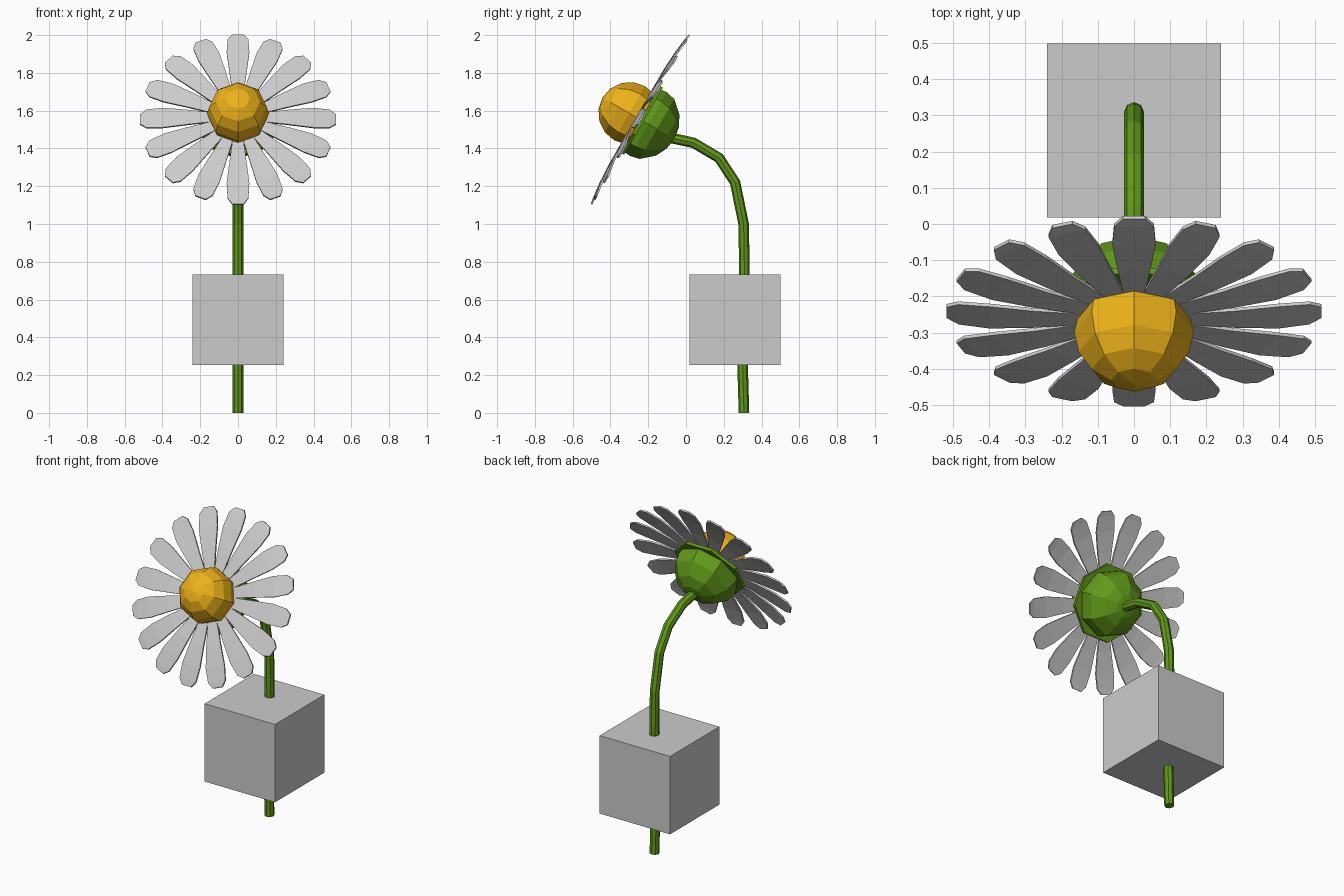
import bpy, bmesh, math
from mathutils import Matrix

if "Cube" in bpy.data.objects:
    bpy.data.objects.remove(bpy.data.objects["Cube"])


def material(name, color):
    m = bpy.data.materials.new(name)
    m.diffuse_color = color
    m.use_nodes = True
    m.node_tree.nodes["Principled BSDF"].inputs["Base Color"].default_value = m.diffuse_color
    return m


GREEN = material("leaf_green", (0.12, 0.32, 0.01, 1))
YELLOW = material("yellow", (0.85, 0.45, 0.01, 1))

# Head frame: local z is the way the bloom faces, tilted 60 degrees
HEAD = Matrix.Translation((0, -0.251, 1.559)) @ Matrix.Rotation(math.radians(60), 4, 'X')


def finish(name, bm, mat=None, matrix=Matrix()):
    bmesh.ops.recalc_face_normals(bm, faces=bm.faces)
    me = bpy.data.meshes.new(name)
    bm.to_mesh(me)
    bm.free()
    ob = bpy.data.objects.new(name, me)
    bpy.context.collection.objects.link(ob)
    ob.matrix_world = matrix
    if mat:
        me.materials.append(mat)
    return ob


def lathe(bm, profile, sides, phase):
    # Turn (radius, height) points into a capped solid
    rings = [[bm.verts.new((r * math.cos(phase + math.tau * i / sides),
                            r * math.sin(phase + math.tau * i / sides), z))
              for i in range(sides)] for r, z in profile]
    for a, b in zip(rings, rings[1:]):
        for i in range(sides):
            j = (i + 1) % sides
            bm.faces.new((a[i], a[j], b[j], b[i]))
    bm.faces.new(rings[0])
    bm.faces.new(rings[-1])


# Flower centre
bm = bmesh.new()
bmesh.ops.create_uvsphere(bm, u_segments=8, v_segments=8, radius=0.165,
                          matrix=Matrix.Translation((0, 0, 0.056)))
finish("flower_centre", bm, YELLOW, HEAD)

# Calyx: faceted cup with a thin rim
bm = bmesh.new()
lathe(bm, [(0.19, -0.012), (0.195, -0.06), (0.183, -0.112), (0.125, -0.178),
           (0.065, -0.208), (0.02, -0.216)], 8, 0)
lathe(bm, [(0.222, -0.012), (0.222, -0.03)], 8, math.pi / 8)
finish("calyx", bm, GREEN, HEAD)

# Petals: sixteen thin drooping blades (radius, half width, height)
outline = [(0.05, 0.012, 0.004), (0.16, 0.031, 0.01), (0.28, 0.046, 0.01),
           (0.40, 0.060, 0.004), (0.485, 0.055, -0.006), (0.518, 0.03, -0.012)]
bm = bmesh.new()
for k in range(16):
    rot = Matrix.Rotation(math.tau * k / 16, 4, 'Z')
    rows = []
    for r, w, z in outline:
        row = []
        for x, dz in ((-w, 0.005), (w, 0.005), (w, -0.005), (-w, -0.005)):
            v = bm.verts.new((x, r, z + dz))
            v.co = rot @ v.co
            row.append(v)
        rows.append(row)
    for a, b in zip(rows, rows[1:]):
        for i in range(4):
            j = (i + 1) % 4
            bm.faces.new((a[i], a[j], b[j], b[i]))
    bm.faces.new(rows[0])
    bm.faces.new(rows[-1])
finish("petals", bm, None, HEAD)

# Stem: eight-sided tube along a bent path (y, z)
path = [(0.307, 0), (0.299, 0.27), (0.309, 0.55), (0.309, 0.77), (0.305, 1.0),
        (0.26, 1.22), (0.175, 1.35), (0.04, 1.43), (-0.10, 1.46)]
cu = bpy.data.curves.new("stem", 'CURVE')
cu.dimensions = '3D'
cu.bevel_depth = 0.028
cu.bevel_resolution = 2
cu.use_fill_caps = True
sp = cu.splines.new('POLY')
sp.points.add(len(path) - 1)
for p, (y, z) in zip(sp.points, path):
    p.co = (0, y, z, 1)
sp.use_smooth = False
cu.materials.append(GREEN)
bpy.context.collection.objects.link(bpy.data.objects.new("stem", cu))

# Block around the lower stem
bm = bmesh.new()
bmesh.ops.create_cube(bm, size=0.481, matrix=Matrix.Translation((0, 0.2585, 0.493)))
finish("block", bm)
